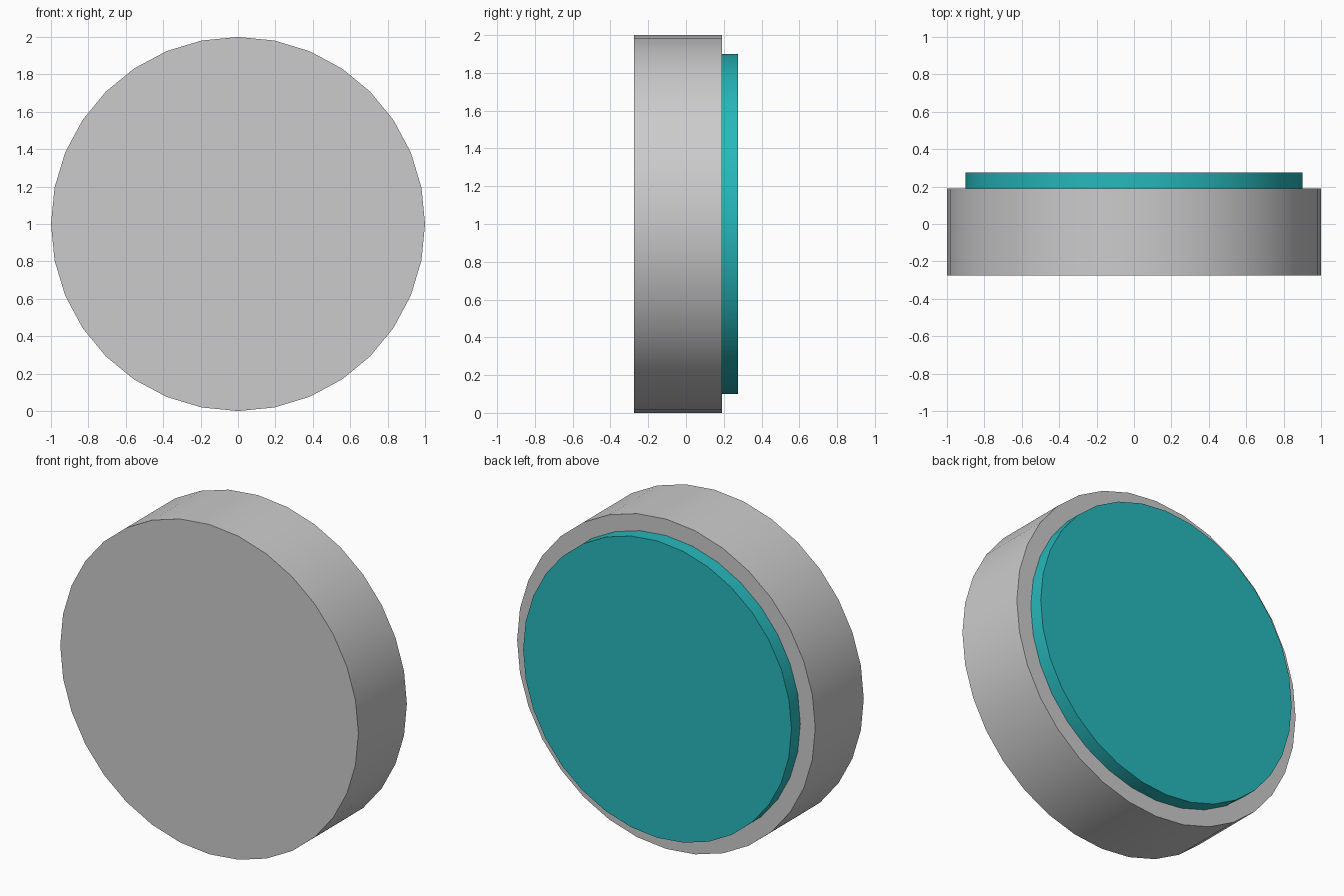
import bpy
import math

if "Cube" in bpy.data.objects:
    bpy.data.objects.remove(bpy.data.objects["Cube"])

RADIUS_SIDES = 32


def disc(name, radius, y_front, y_back):
    """Cylinder lying along y, standing around the centre height z = 1."""
    bpy.ops.mesh.primitive_cylinder_add(
        vertices=RADIUS_SIDES, radius=radius, depth=y_back - y_front,
        location=(0, (y_front + y_back) / 2, 1), rotation=(math.pi / 2, 0, 0))
    obj = bpy.context.object
    obj.name = name
    bpy.ops.object.transform_apply(location=True, rotation=True, scale=True)
    bpy.ops.object.shade_smooth_by_angle(angle=math.radians(30))
    return obj


# Grey main body
disc("body_disc", 1.0, -0.275, 0.19)

# Teal raised plate on the back, seated slightly into the body
plate = disc("back_plate", 0.9, 0.18, 0.275)
teal = bpy.data.materials.new("teal")
teal.diffuse_color = (0.02, 0.48, 0.5, 1)
teal.use_nodes = True
teal.node_tree.nodes["Principled BSDF"].inputs["Base Color"].default_value = teal.diffuse_color
plate.data.materials.append(teal)
